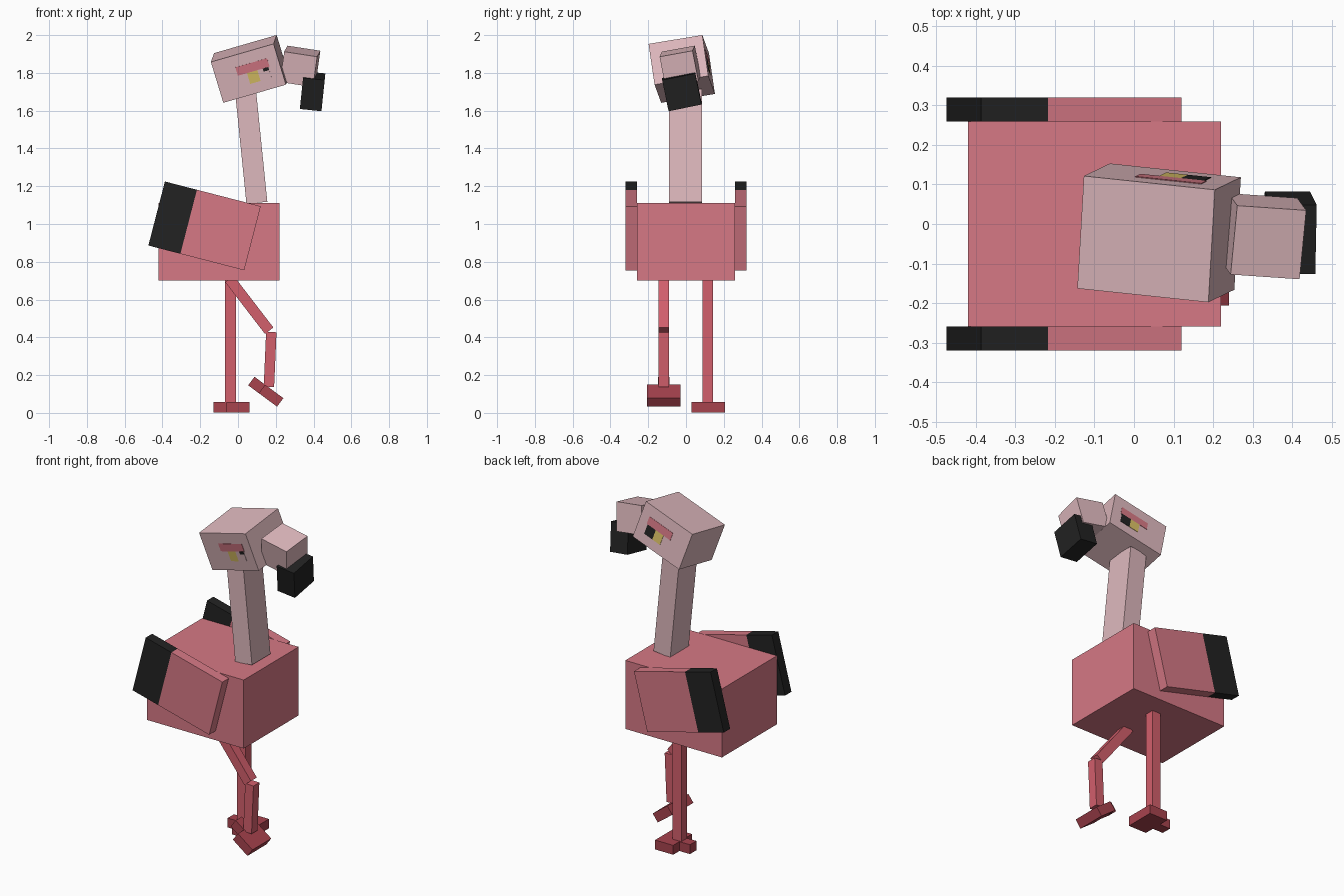
import bpy, bmesh, math
from mathutils import Matrix, Vector

cube = bpy.data.objects.get("Cube")
if cube:
    bpy.data.objects.remove(cube, do_unlink=True)


def material(name, rgb):
    m = bpy.data.materials.new(name)
    m.use_nodes = True
    m.diffuse_color = (*rgb, 1)
    m.node_tree.nodes["Principled BSDF"].inputs["Base Color"].default_value = (*rgb, 1)
    return m


ROSE = material("rose_plumage", (0.67, 0.19, 0.235))
PALE = material("pale_pink", (0.73, 0.48, 0.51))
LEG = material("leg_red", (0.65, 0.115, 0.15))
FOOT = material("foot_dark_red", (0.39, 0.056, 0.076))
BLACK = material("black", (0.016, 0.016, 0.016))
YELLOW = material("eye_yellow", (0.70, 0.53, 0.13))


def frame(center, x_axis=(1, 0, 0), y_axis=(0, 1, 0)):
    """Placement matrix from a centre and two directions."""
    x = Vector(x_axis).normalized()
    z = x.cross(Vector(y_axis)).normalized()
    y = z.cross(x)
    rot = Matrix((x, y, z)).transposed().to_4x4()
    return Matrix.Translation(center) @ rot


def pitched(center, degrees):
    """Placement tilted nose-up in the side plane."""
    a = math.radians(degrees)
    return frame(center, (math.cos(a), 0, math.sin(a)))


def box(name, place, size, mat, offset=(0, 0, 0)):
    bm = bmesh.new()
    bmesh.ops.create_cube(bm, size=1)
    bmesh.ops.scale(bm, vec=size, verts=bm.verts)
    bmesh.ops.translate(bm, vec=offset, verts=bm.verts)
    mesh = bpy.data.meshes.new(name)
    bm.to_mesh(mesh)
    bm.free()
    mesh.materials.append(mat)
    ob = bpy.data.objects.new(name, mesh)
    ob.matrix_world = place
    bpy.context.collection.objects.link(ob)
    return ob


# Body and neck
box("body", frame((-0.1, 0, 0.905)), (0.64, 0.52, 0.41), ROSE)
box("neck", pitched((0.1, -0.002, 1.112), 5.8), (0.111, 0.175, 0.6), PALE, (0, 0, 0.3))

# Wings with black tips
for side, label in ((-1, "front"), (1, "back")):
    place = pitched((-0.177, side * 0.29, 0.99), -14.5)
    box(label + "_wing", place, (0.349, 0.06, 0.35), ROSE, (0.0875, 0, 0))
    box(label + "_wing_tip", place, (0.175, 0.06, 0.35), BLACK, (-0.1745, 0, 0))


# Feet: broad toes with a narrow heel
def foot(label, place):
    box(label + "_toes", place, (0.12, 0.178, 0.056), FOOT, (0.035, 0, 0))
    box(label + "_heel", place, (0.07, 0.06, 0.056), FOOT, (-0.06, 0, 0))


# Standing leg
box("standing_leg", frame((-0.04, 0.115, 0.38)), (0.058, 0.056, 0.65), LEG)
foot("standing_foot", frame((-0.035, 0.118, 0.029)))

# Raised leg
LEG_Y = -0.117
box("raised_thigh", pitched((0.165, LEG_Y, 0.435), 37.5), (0.056, 0.056, 0.345), LEG, (0, 0, 0.1725))
box("raised_shin", pitched((0.17, LEG_Y, 0.283), -2.5), (0.055, 0.056, 0.29), LEG)
foot("raised_foot", pitched((0.147, LEG_Y, 0.112), -36.5))

# Head, snout and beak
head = frame((0.0635, -0.0225, 1.821), (0.332, -0.035, 0.096), (0.017, 0.285, 0.047))
L, W, H = 0.347, 0.289, 0.228
box("head", head, (L, W, H), PALE)
box("snout", frame((0.329, -0.031, 1.8345), (0.175, -0.012, -0.027), (0.016, 0.175, 0.032)),
    (0.177, 0.178, 0.165), PALE)
box("beak_tip", frame((0.395, -0.022, 1.703), (0.115, 0, -0.012), (0.008, 0.175, 0.035)),
    (0.115, 0.178, 0.169), BLACK)


# Eye plates, placed by fractions along the head and down from its top
def plate(name, side, x0, x1, t0, t1, mat, depth=0.004):
    box(name, head, ((x1 - x0) * L, depth, (t1 - t0) * H), mat,
        (((x0 + x1) / 2 - 0.5) * L, side * W / 2, (0.5 - (t0 + t1) / 2) * H))


for side, label in ((-1, "front"), (1, "back")):
    plate(label + "_brow", side, 0.335, 0.84, 0.28, 0.485, ROSE)
    plate(label + "_eye", side, 0.48, 0.645, 0.485, 0.75, YELLOW)
    plate(label + "_pupil", side, 0.645, 0.82, 0.485, 0.75, PALE if side < 0 else BLACK)
plate("front_pupil_glint", -1, 0.73, 0.82, 0.485, 0.56, BLACK, 0.006)
